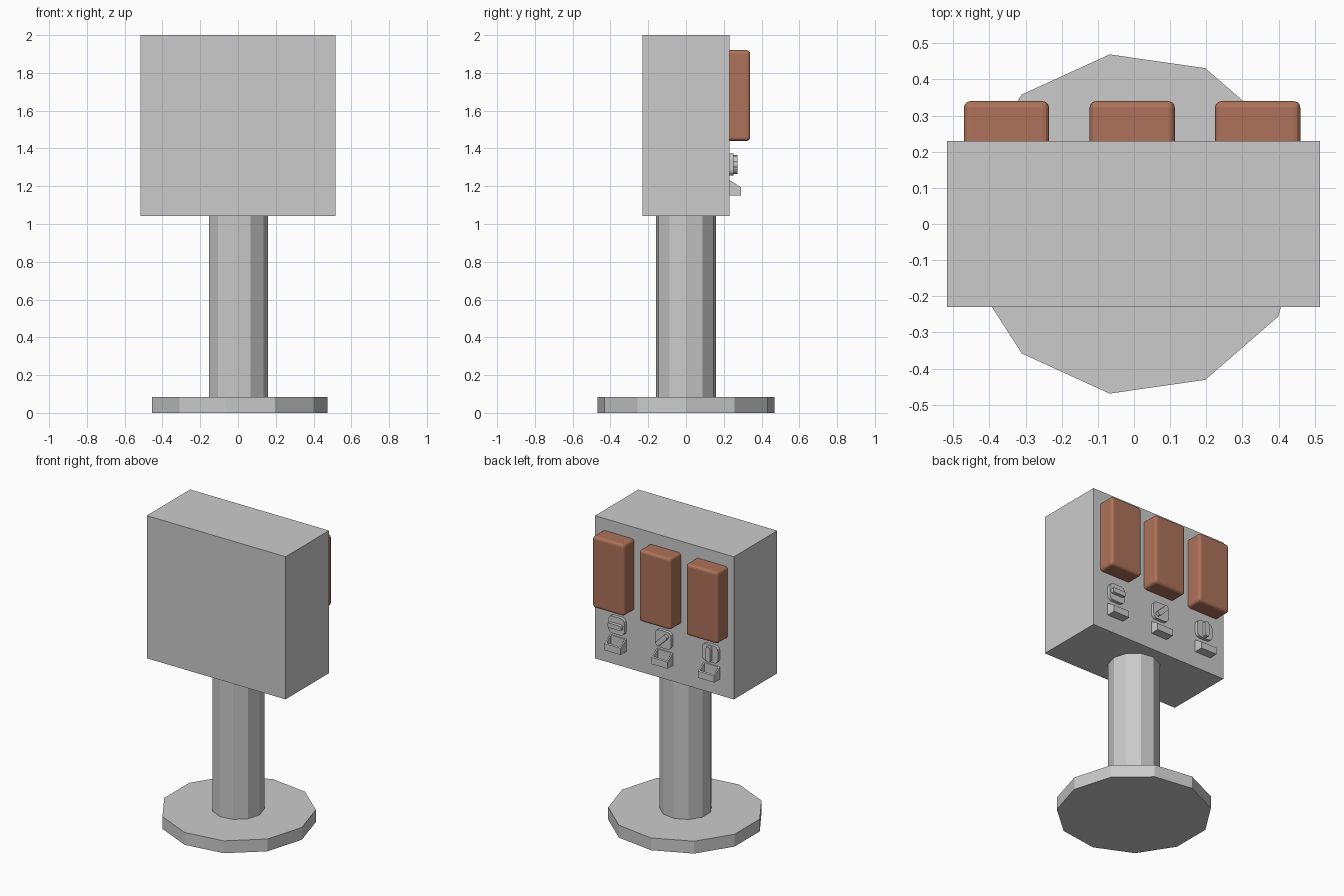
import bpy, bmesh, math
from mathutils import Matrix, Vector

if "Cube" in bpy.data.objects:
    bpy.data.objects.remove(bpy.data.objects["Cube"])

orange = bpy.data.materials.new("terracotta")
orange.diffuse_color = (0.42, 0.17, 0.10, 1)
orange.use_nodes = True
orange.node_tree.nodes["Principled BSDF"].inputs["Base Color"].default_value = orange.diffuse_color


def finish(name, bm, mat=None):
    bmesh.ops.recalc_face_normals(bm, faces=bm.faces)
    me = bpy.data.meshes.new(name)
    bm.to_mesh(me)
    bm.free()
    ob = bpy.data.objects.new(name, me)
    bpy.context.collection.objects.link(ob)
    if mat:
        me.materials.append(mat)
    return ob


def box(name, lo, hi, bevel=0, segs=2, along_y=False, spin=0, mat=None):
    """Box between two corners; optional bevel (all edges or only those along y), spun about y."""
    lo, hi = Vector(lo), Vector(hi)
    mid, size = (lo + hi) / 2, hi - lo
    bm = bmesh.new()
    bmesh.ops.create_cube(bm, size=1)
    bmesh.ops.scale(bm, vec=size, verts=bm.verts)
    if bevel:
        edges = [e for e in bm.edges if not along_y or
                 abs((e.verts[0].co - e.verts[1].co).normalized().y) > 0.9]
        bmesh.ops.bevel(bm, geom=edges, offset=bevel, segments=segs, profile=0.5, affect='EDGES')
    bmesh.ops.transform(bm, matrix=Matrix.Translation(mid) @ Matrix.Rotation(spin, 4, 'Y'), verts=bm.verts)
    return finish(name, bm, mat)


def prism(name, radius, z0, z1, sides=11):
    """Upright low-poly cylinder with one corner on +x."""
    bm = bmesh.new()
    ring = [bm.verts.new((radius * math.cos(math.tau * i / sides),
                          radius * math.sin(math.tau * i / sides), z0)) for i in range(sides)]
    bottom = bm.faces.new(ring)
    top = bmesh.ops.extrude_face_region(bm, geom=[bottom], use_keep_orig=True)
    bmesh.ops.translate(bm, vec=(0, 0, z1 - z0),
                        verts=[v for v in top['geom'] if isinstance(v, bmesh.types.BMVert)])
    return finish(name, bm)


def tray(name, cx, half=0.06, floor=1.165):
    """Wedge-fronted tray, hollowed from its sloping top."""
    profile = [(0.225, 1.15), (0.29, 1.15), (0.29, 1.195), (0.225, 1.236)]
    bm = bmesh.new()
    a = [bm.verts.new((cx - half, y, z)) for y, z in profile]
    b = [bm.verts.new((cx + half, y, z)) for y, z in profile]
    bm.faces.new(a)
    bm.faces.new(b[::-1])
    for i in range(4):
        j = (i + 1) % 4
        f = bm.faces.new((a[i], b[i], b[j], a[j]))
        if i == 2:
            slope = f
    bmesh.ops.recalc_face_normals(bm, faces=bm.faces)
    bmesh.ops.inset_individual(bm, faces=[slope], thickness=0.013)
    hollow = bmesh.ops.extrude_discrete_faces(bm, faces=[slope])['faces'][0]
    for v in hollow.verts:
        v.co.z = floor
    return finish(name, bm)


# Stand
prism("base_disc", 0.474, 0, 0.083)
prism("post", 0.16, 0.083, 1.05)

# Cabinet
box("cabinet", (-0.517, -0.23, 1.042), (0.515, 0.23, 2.0))

# Three dispensers: window, knob plate, turn handle, tray
for cx, spin, side in ((-0.353, 0, "left"), (-0.005, math.radians(-45), "middle"),
                       (0.342, math.radians(90), "right")):
    box(side + "_window", (cx - 0.118, 0.19, 1.44), (cx + 0.118, 0.34, 1.92),
        bevel=0.018, segs=3, mat=orange)
    box(side + "_knob_plate", (cx - 0.06, 0.225, 1.257), (cx + 0.06, 0.251, 1.373),
        bevel=0.03, segs=3, along_y=True)
    box(side + "_knob_handle", (cx - 0.016, 0.245, 1.265), (cx + 0.016, 0.273, 1.365),
        bevel=0.01, segs=2, along_y=True, spin=spin)
    tray(side + "_tray", cx)
